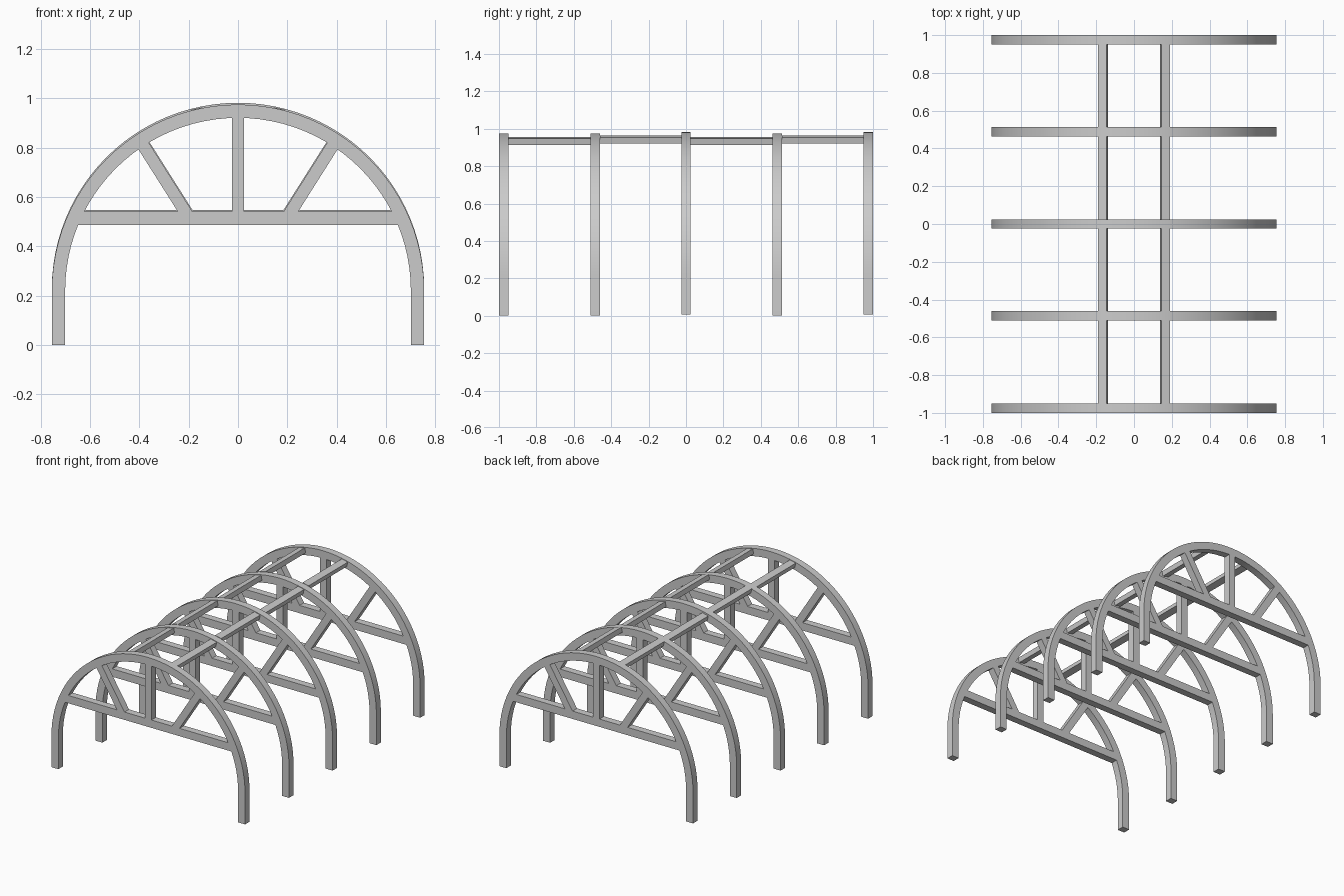
import bpy, bmesh
from math import cos, sin, pi, asin
from mathutils import Vector

if "Cube" in bpy.data.objects:
    bpy.data.objects.remove(bpy.data.objects["Cube"], do_unlink=True)

# Single material
grey = bpy.data.materials.new("light_grey")
grey.use_nodes = True
COLOR = (0.6, 0.6, 0.6, 1)
grey.diffuse_color = COLOR
grey.node_tree.nodes["Principled BSDF"].inputs["Base Color"].default_value = COLOR

OUTER, INNER, SPRING = 0.755, 0.701, 0.22   # arch radii and height where the curve starts
DEPTH = 0.05
SEGMENTS = 48


def prism(name, outline, y0, y1):
    """Extrude an (x, z) outline along y."""
    bm = bmesh.new()
    face = bm.faces.new([bm.verts.new((x, y0, z)) for x, z in outline])
    grown = bmesh.ops.extrude_face_region(bm, geom=[face])["geom"]
    moved = [v for v in grown if isinstance(v, bmesh.types.BMVert)]
    bmesh.ops.translate(bm, verts=moved, vec=(0, y1 - y0, 0))
    bmesh.ops.recalc_face_normals(bm, faces=bm.faces)
    mesh = bpy.data.meshes.new(name)
    bm.to_mesh(mesh)
    bm.free()
    mesh.materials.append(grey)
    obj = bpy.data.objects.new(name, mesh)
    bpy.context.collection.objects.link(obj)
    return obj


def bar(start, end, width):
    """Outline of a straight bar between two (x, z) points."""
    a, b = Vector(start), Vector(end)
    side = (b - a).normalized().orthogonal() * width / 2
    return [a + side, b + side, b - side, a - side]


def arc(radius):
    angles = [pi * i / SEGMENTS for i in range(SEGMENTS + 1)]
    return ([(radius, 0)] + [(radius * cos(t), SPRING + radius * sin(t)) for t in angles]
            + [(-radius, 0)])


# Arch with tie beam, king post and two struts, fused into one frame
half = DEPTH / 2
arch = prism("arch_frame", arc(OUTER) + arc(INNER)[::-1], -half, half)
members = {
    "tie_beam": bar((-0.665, 0.513), (0.665, 0.513), 0.055),
    "king_post": bar((0, 0.51), (0, 0.95), DEPTH),
    "left_strut": bar((0.195, 0.51), (0.395, 0.826), DEPTH),
    "right_strut": bar((-0.195, 0.51), (-0.395, 0.826), DEPTH),
}
helpers = []
for name, outline in members.items():
    helper = prism(name, outline, -half, half)
    helper.hide_render = True
    helpers.append(helper)
    mod = arch.modifiers.new(name, "BOOLEAN")
    mod.operation, mod.solver, mod.object = "UNION", "EXACT", helper

graph = bpy.context.evaluated_depsgraph_get()
frame_mesh = bpy.data.meshes.new_from_object(arch.evaluated_get(graph))
for obj in helpers + [arch]:
    bpy.data.objects.remove(obj, do_unlink=True)

# Row of five frames, standing very slightly unevenly
rows = [(-0.975, 0), (-0.485, 0), (0, 0.007), (0.488, 0), (0.975, 0.007)]
for i, (y, z) in enumerate(rows):
    frame = bpy.data.objects.new(f"arch_frame_{i + 1}", frame_mesh)
    bpy.context.collection.objects.link(frame)
    frame.location = (0, y, z)
    if i == 0:
        bpy.ops.object.select_all(action="DESELECT")
        frame.select_set(True)
        bpy.context.view_layer.objects.active = frame
        bpy.ops.object.shade_smooth_by_angle(angle=pi / 6)

# Purlins between the frames, leaning with the curve of the arch
lean = asin(0.165 / OUTER)
for i in range(len(rows) - 1):
    lift = 0.007 * (i % 2)
    for side, label in ((1, "left"), (-1, "right")):
        along = Vector((side * cos(lean), -sin(lean))) * 0.024
        centre = Vector((side * 0.164, 0.935 + lift))
        outline = bar(centre - along, centre + along, 0.034)
        prism(f"{label}_purlin_{i + 1}", outline, rows[i][0] + half, rows[i + 1][0] - half)
